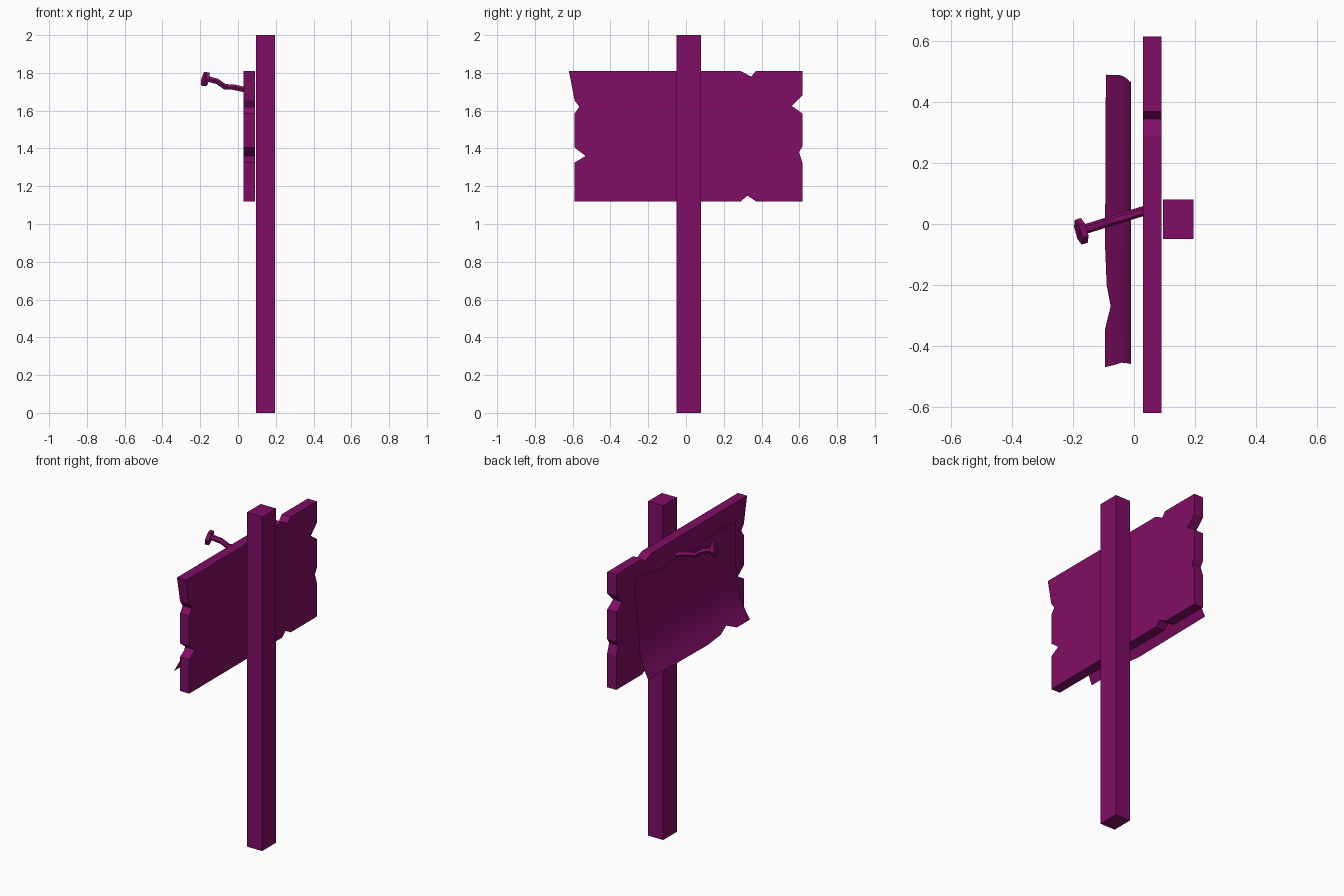
import bpy, bmesh, math
from mathutils import Vector

if "Cube" in bpy.data.objects:
    bpy.data.objects.remove(bpy.data.objects["Cube"])

mat = bpy.data.materials.new("plum_paint")
mat.diffuse_color = (0.22, 0.004, 0.13, 1)
mat.use_nodes = True
mat.node_tree.nodes["Principled BSDF"].inputs["Base Color"].default_value = mat.diffuse_color


def finish(bm, name, closed=True):
    if closed:
        bmesh.ops.recalc_face_normals(bm, faces=bm.faces)
    me = bpy.data.meshes.new(name)
    bm.to_mesh(me)
    bm.free()
    ob = bpy.data.objects.new(name, me)
    bpy.context.collection.objects.link(ob)
    me.materials.append(mat)
    return ob


def outline_face(bm, points, x):
    return bm.faces.new([bm.verts.new((x, y, z)) for y, z in points])


def slab(name, points, x0, x1):
    bm = bmesh.new()
    face = outline_face(bm, points, x0)
    ext = bmesh.ops.extrude_face_region(bm, geom=[face], use_keep_orig=True)
    verts = [v for v in ext["geom"] if isinstance(v, bmesh.types.BMVert)]
    bmesh.ops.translate(bm, verts=verts, vec=(x1 - x0, 0, 0))
    return finish(bm, name)


def tube(name, centres, axis, radius, sides=6):
    q = Vector(axis).to_track_quat('Z', 'Y')
    bm = bmesh.new()
    rings = []
    for c in centres:
        rings.append([bm.verts.new(Vector(c) + q @ Vector((
            radius * math.cos(2 * math.pi * i / sides),
            radius * math.sin(2 * math.pi * i / sides), 0))) for i in range(sides)])
    for a, b in zip(rings, rings[1:]):
        for i in range(sides):
            j = (i + 1) % sides
            bm.faces.new((a[i], a[j], b[j], b[i]))
    bm.faces.new(rings[0])
    bm.faces.new(rings[-1])
    return finish(bm, name)


# Upright post
slab("post", [(-0.05, 0), (0.08, 0), (0.08, 2), (-0.05, 2)], 0.095, 0.195)

# Notched sign board, outline in (y, z)
slab("board", [
    (-0.62, 1.81), (-0.59, 1.655), (-0.565, 1.62), (-0.59, 1.585),
    (-0.59, 1.405), (-0.532, 1.36), (-0.59, 1.325), (-0.59, 1.12),
    (0.29, 1.12), (0.325, 1.15), (0.37, 1.12), (0.616, 1.12),
    (0.616, 1.325), (0.598, 1.38), (0.616, 1.41), (0.616, 1.585),
    (0.56, 1.625), (0.616, 1.68), (0.616, 1.81), (0.37, 1.81),
    (0.345, 1.78), (0.29, 1.81)], 0.03, 0.09)

# Torn paper sheet, curling forward at the bottom
bm = bmesh.new()
outline_face(bm, [
    (0.49, 1.745), (0.49, 1.60), (0.465, 1.42), (0.488, 1.28), (0.49, 1.165),
    (-0.07, 1.16), (-0.20, 1.17), (-0.27, 1.195), (-0.345, 1.16), (-0.47, 1.16),
    (-0.455, 1.28), (-0.46, 1.45), (-0.455, 1.735),
    (-0.166, 1.734), (-0.118, 1.71), (0.147, 1.729), (0.19, 1.712), (0.355, 1.738)], 0)
curl = [(1.16, -0.095), (1.20, -0.074), (1.24, -0.056), (1.28, -0.041),
        (1.33, -0.027), (1.39, -0.016), (1.46, -0.01), (1.80, -0.01)]
for z, _ in curl[1:-1]:
    bmesh.ops.bisect_plane(bm, geom=bm.verts[:] + bm.edges[:] + bm.faces[:],
                           plane_co=(0, 0, z), plane_no=(0, 0, 1))
for v in bm.verts:
    for (z0, x0), (z1, x1) in zip(curl, curl[1:]):
        if z0 - 1e-5 <= v.co.z <= z1 + 1e-5:
            v.co.x = x0 + (x1 - x0) * (v.co.z - z0) / (z1 - z0)
            break
bm.normal_update()
for f in bm.faces:
    f.smooth = True
    if f.normal.x > 0:
        f.normal_flip()
finish(bm, "paper", closed=False)

# Bent nail: straight from above, wavy from the side
tube("nail_shaft", [(x, 0.033 + 0.31 * x, z) for x, z in (
    (0.05, 1.708), (-0.02, 1.724), (-0.07, 1.727), (-0.11, 1.755), (-0.17, 1.771))],
    (-1, -0.28, 0.2), 0.016)
tube("nail_head", [(-0.163, -0.021, 1.765), (-0.183, -0.027, 1.769)],
     (-1, -0.28, 0.25), 0.042)
